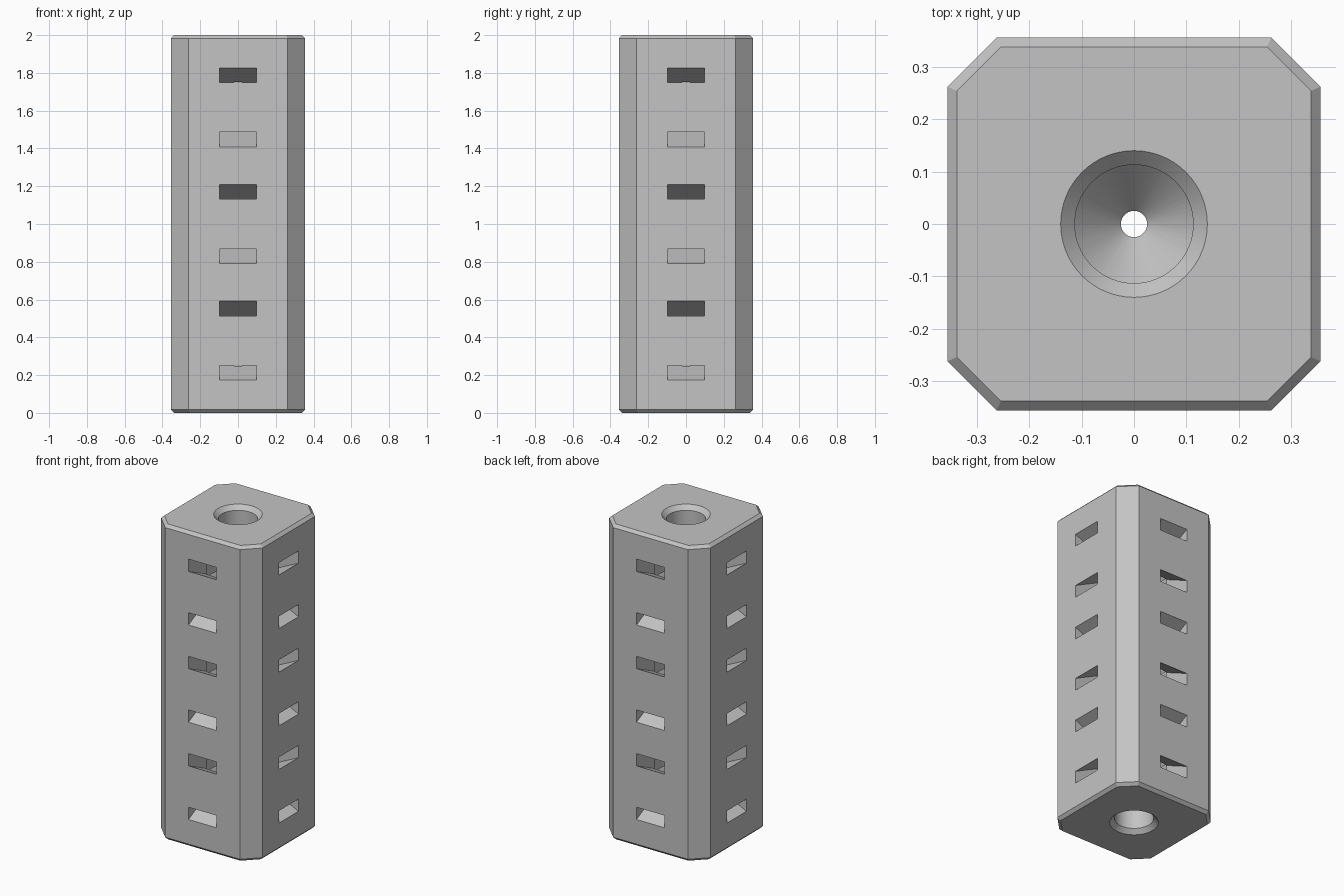
import bpy, bmesh, math
from mathutils import Matrix

cube = bpy.data.objects.get("Cube")
if cube:
    bpy.data.objects.remove(cube, do_unlink=True)

GREY = (0.55, 0.55, 0.55, 1.0)
mat = bpy.data.materials.new("plain grey")
mat.use_nodes = True
mat.diffuse_color = GREY
mat.node_tree.nodes["Principled BSDF"].inputs["Base Color"].default_value = GREY


def make_object(name, bm):
    bmesh.ops.recalc_face_normals(bm, faces=bm.faces)
    mesh = bpy.data.meshes.new(name)
    bm.to_mesh(mesh)
    bm.free()
    mesh.materials.append(mat)
    obj = bpy.data.objects.new(name, mesh)
    bpy.context.collection.objects.link(obj)
    return obj


def loft(name, rings):
    """Closed solid through a stack of rings with equal point counts."""
    bm = bmesh.new()
    loops = [[bm.verts.new(p) for p in ring] for ring in rings]
    count = len(loops[0])
    for low, high in zip(loops, loops[1:]):
        for i in range(count):
            j = (i + 1) % count
            bm.faces.new((low[i], low[j], high[j], high[i]))
    bm.faces.new(loops[0][::-1])
    bm.faces.new(loops[-1])
    return make_object(name, bm)


def octagon(half, flat, z):
    corners = [(half, -flat), (half, flat), (flat, half), (-flat, half)]
    return [(x, y, z) for x, y in corners] + [(-x, -y, z) for x, y in corners]


def circle(r, z, n=64):
    return [(r * math.cos(2 * math.pi * i / n), r * math.sin(2 * math.pi * i / n), z)
            for i in range(n)]


# Eight-sided block with bevelled ends
block = loft("vented_block", [octagon(0.338, 0.254, 0), octagon(0.356, 0.262, 0.018),
                              octagon(0.356, 0.262, 1.982), octagon(0.338, 0.254, 2)])

# Bore with countersunk mouths and conical chambers, mirrored about mid height
half_bore = [(0.15, -0.01), (0.113, 0.027), (0.113, 0.16), (0.2, 0.25), (0.2, 0.5),
             (0.025, 0.69), (0.2, 0.88)]
bore = half_bore + [(r, 2 - z) for r, z in reversed(half_bore)]
cutters = [loft("bore_cutter", [circle(r, z) for r, z in bore])]

# Crossing sloped slots through each chamber, in both directions
slope = math.atan2(0.34, 0.712)
for level in (0.383, 1.0, 1.617):
    for turn in (0, math.pi / 2):
        for tilt in (slope, -slope):
            bm = bmesh.new()
            matrix = (Matrix.Translation((0, 0, level)) @ Matrix.Rotation(turn, 4, 'Z')
                      @ Matrix.Rotation(tilt, 4, 'X')
                      @ Matrix.Diagonal((0.196, 1.2, 0.07, 1)))
            bmesh.ops.create_cube(bm, size=1, matrix=matrix)
            cutters.append(make_object("slot_cutter", bm))

for cutter in cutters:
    cutter.hide_render = True
    mod = block.modifiers.new(cutter.name, 'BOOLEAN')
    mod.operation = 'DIFFERENCE'
    mod.solver = 'EXACT'
    mod.object = cutter

# Bake the cuts and drop the cutters
depsgraph = bpy.context.evaluated_depsgraph_get()
cut_mesh = bpy.data.meshes.new_from_object(block.evaluated_get(depsgraph))
block.modifiers.clear()
block.data = cut_mesh
for cutter in cutters:
    bpy.data.objects.remove(cutter, do_unlink=True)

# Smooth bore, sharp edges elsewhere
bpy.ops.object.select_all(action='DESELECT')
block.select_set(True)
bpy.context.view_layer.objects.active = block
bpy.ops.object.shade_smooth_by_angle(angle=math.radians(15))
